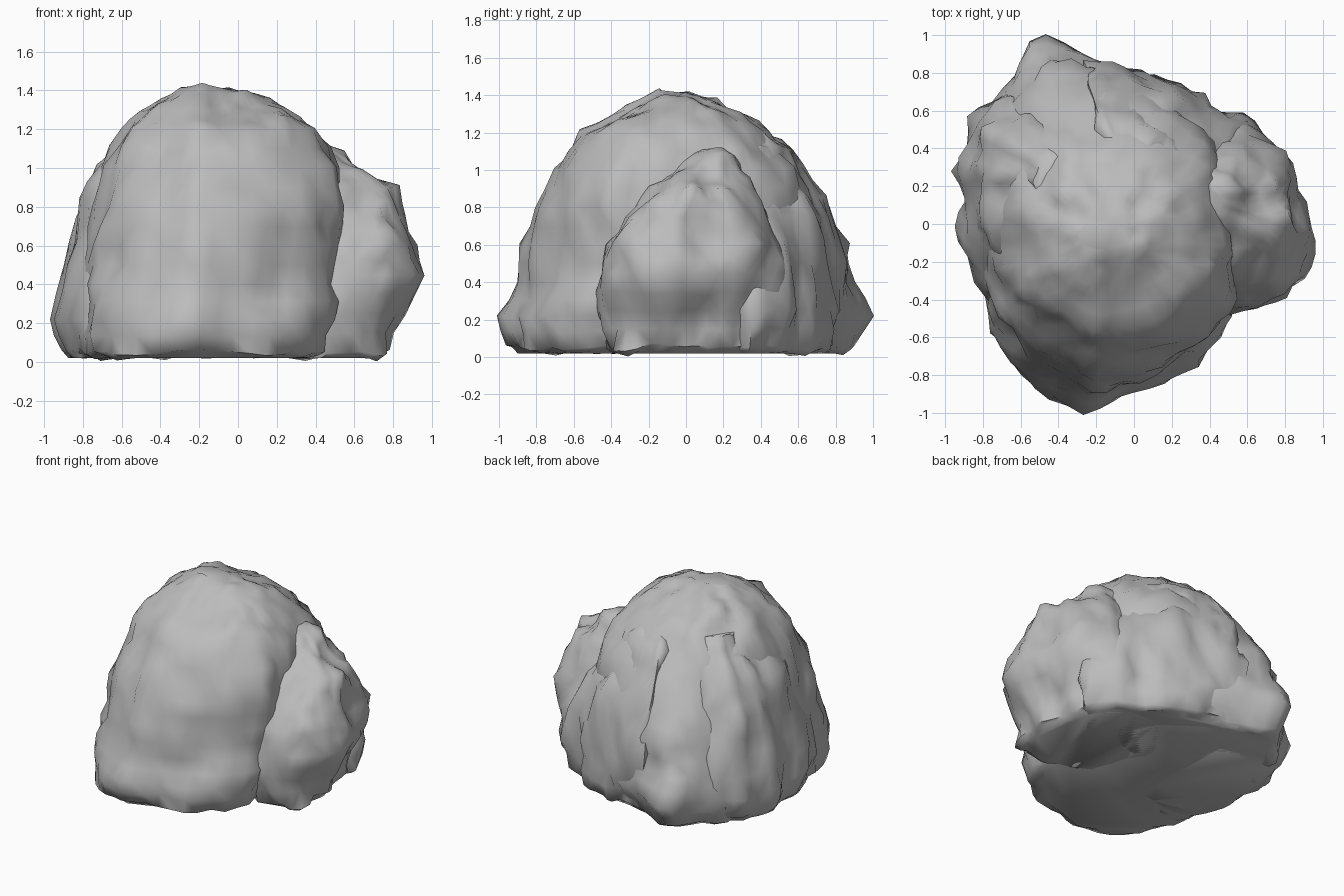
import bpy
import bmesh
from math import radians
from mathutils import Vector, noise

default_cube = bpy.data.objects.get("Cube")
if default_cube:
    bpy.data.objects.remove(default_cube, do_unlink=True)

stone = bpy.data.materials.new("stone_grey")
stone.use_nodes = True
stone.diffuse_color = (0.5, 0.5, 0.5, 1)
stone.node_tree.nodes["Principled BSDF"].inputs["Base Color"].default_value = (0.5, 0.5, 0.5, 1)
stone.node_tree.nodes["Principled BSDF"].inputs["Roughness"].default_value = 0.9


def resample(points, count):
    """Evenly spaced points along a closed outline."""
    loop = [Vector(p) for p in points]
    pairs = list(zip(loop, loop[1:] + loop[:1]))
    total = sum((b - a).length for a, b in pairs)
    result, travelled = [], 0.0
    for a, b in pairs:
        length = (b - a).length
        while len(result) < count and len(result) * total / count < travelled + length:
            result.append(a.lerp(b, (len(result) * total / count - travelled) / length))
        travelled += length
    return result


def refine(levels, steps):
    """Insert in-between levels."""
    result = []
    for a, b in zip(levels, levels[1:]):
        result += [Vector(a).lerp(Vector(b), i / steps) for i in range(steps)]
    return result + [Vector(levels[-1])]


def rock(name, outline, levels, count, rounding, rough, seed):
    """Stack the outline through levels of (z, left, right, front, back)."""
    ring = resample(outline, count)
    left, right = min(p.x for p in ring), max(p.x for p in ring)
    front, back = min(p.y for p in ring), max(p.y for p in ring)
    bm = bmesh.new()
    rows = []
    for z, x0, x1, y0, y1 in refine(levels, 2):
        row = []
        for p in ring:
            u = (p.x - left) / (right - left)
            v = (p.y - front) / (back - front)
            # Upper levels grow rounder than the foot
            spoke = Vector((u - 0.5, v - 0.5))
            t = min(rounding, 1.2 * max(0, z / levels[-1][0] - 0.2))
            spoke = spoke.lerp(spoke.normalized() * 0.5, t)
            row.append(bm.verts.new((x0 + (spoke.x + 0.5) * (x1 - x0),
                                     y0 + (spoke.y + 0.5) * (y1 - y0), z)))
        rows.append(row)
    for low, high in zip(rows, rows[1:]):
        for i in range(count):
            j = (i + 1) % count
            bm.faces.new((low[i], low[j], high[j], high[i]))
    bm.faces.new(rows[-1])
    bm.faces.new(rows[0][::-1])
    bm.normal_update()

    # Weathered lumps and chips, leaving the underside flat
    shifts = []
    for v in bm.verts:
        p = v.co + Vector((seed, seed, 0))
        lump = 0.4 * noise.noise(p * 2.6) + 0.8 * noise.noise(p * 5) + 0.6 * noise.noise(p * 10)
        shifts.append(v.normal * lump * rough)
    foot = set(rows[0])
    for v, shift in zip(bm.verts, shifts):
        if v in foot:
            shift.z = 0
        v.co += shift
        v.co.z = max(v.co.z, 0)
    bmesh.ops.triangulate(bm, faces=[f for f in bm.faces if len(f.verts) == 4])

    mesh = bpy.data.meshes.new(name)
    bm.to_mesh(mesh)
    bm.free()
    mesh.materials.append(stone)
    obj = bpy.data.objects.new(name, mesh)
    bpy.context.collection.objects.link(obj)
    bpy.ops.object.select_all(action="DESELECT")
    obj.select_set(True)
    bpy.context.view_layer.objects.active = obj
    bpy.ops.object.shade_smooth_by_angle(angle=radians(60))


# Tall main boulder, long from front to back
rock("main_boulder",
     [(0.53, -0.5), (0.5, -0.2), (0.5, 0.2), (0.36, 0.55), (0.1, 0.76),
      (-0.25, 0.9), (-0.5, 1), (-0.62, 0.85), (-0.72, 0.65), (-0.84, 0.4),
      (-0.86, 0), (-0.77, -0.4), (-0.76, -0.56), (-0.55, -0.82),
      (-0.24, -1), (0.1, -0.87), (0.38, -0.72)],
     [(0.02, -0.78, 0.38, -0.9, 0.82), (0.05, -0.85, 0.45, -0.98, 0.9),
      (0.22, -0.86, 0.49, -1, 0.97), (0.4, -0.85, 0.5, -0.91, 0.9),
      (0.6, -0.82, 0.54, -0.87, 0.87), (0.8, -0.77, 0.56, -0.81, 0.79),
      (1, -0.7, 0.53, -0.69, 0.65), (1.2, -0.59, 0.41, -0.57, 0.46),
      (1.3, -0.51, 0.24, -0.4, 0.34), (1.37, -0.4, 0.09, -0.25, 0.17),
      (1.41, -0.3, 0, -0.14, 0.02)],
     56, 0.55, 0.05, 3.1)

# Side boulder behind a deep crease, its top sloping down to the front
rock("side_boulder",
     [(0.9, -0.3), (0.95, -0.1), (0.85, 0.1), (0.84, 0.26), (0.76, 0.4),
      (0.6, 0.54), (0.2, 0.55), (0, 0.2), (0.2, -0.35), (0.55, -0.47),
      (0.82, -0.43)],
     [(0.02, 0, 0.74, -0.38, 0.5), (0.05, 0, 0.8, -0.42, 0.54),
      (0.25, 0, 0.83, -0.45, 0.56), (0.45, 0, 0.95, -0.46, 0.55),
      (0.6, 0, 0.92, -0.42, 0.51), (0.75, 0, 0.88, -0.34, 0.45),
      (0.9, 0, 0.82, -0.19, 0.37), (0.99, 0.05, 0.67, -0.1, 0.31),
      (1.07, 0.1, 0.58, -0.04, 0.27), (1.1, 0.2, 0.48, 0.04, 0.22)],
     44, 0.3, 0.06, 8.4)

# Back boulder filling the corner between the other two
rock("back_boulder",
     [(0.78, 0.36), (0.64, 0.55), (0.45, 0.62), (0.42, 0.68), (0.12, 0.81),
      (-0.25, 0.88), (-0.3, 0.4), (0, 0.1), (0.6, 0.1)],
     [(0.02, -0.3, 0.66, 0.1, 0.76), (0.05, -0.3, 0.72, 0.1, 0.82),
      (0.25, -0.3, 0.77, 0.1, 0.87), (0.5, -0.3, 0.69, 0.1, 0.85),
      (0.75, -0.28, 0.55, 0.1, 0.79), (0.95, -0.25, 0.42, 0.1, 0.68),
      (1.1, -0.2, 0.28, 0.1, 0.57), (1.2, -0.12, 0.14, 0.1, 0.44)],
     40, 0, 0.06, 1.7)

# Broad slab leaning on the opposite flank
rock("flank_slab",
     [(-0.3, -0.3), (-0.3, 0.6), (-0.66, 0.74), (-0.87, 0.6), (-0.88, 0.45),
      (-0.96, 0.32), (-0.9, 0.15), (-0.93, -0.04), (-0.87, -0.25),
      (-0.75, -0.42)],
     [(0.02, -0.88, -0.3, -0.38, 0.6), (0.06, -0.92, -0.3, -0.42, 0.66),
      (0.22, -0.95, -0.3, -0.43, 0.7), (0.5, -0.91, -0.3, -0.38, 0.67),
      (0.75, -0.85, -0.3, -0.28, 0.61), (0.92, -0.78, -0.3, -0.2, 0.55),
      (1.1, -0.66, -0.28, -0.12, 0.46), (1.22, -0.54, -0.25, -0.02, 0.36)],
     40, 0.15, 0.045, 5.7)
